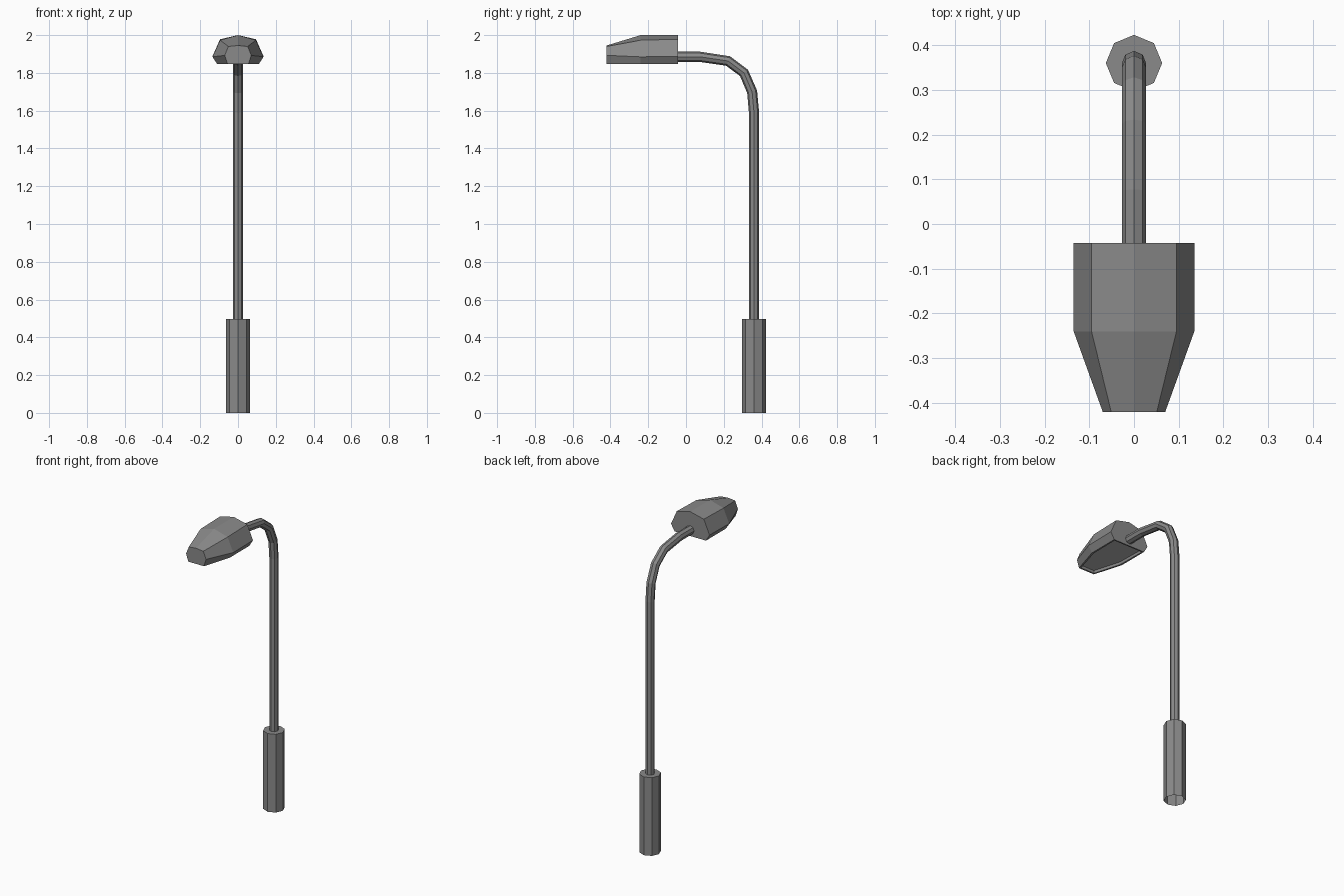
import bpy
import bmesh
from math import sin, cos, pi
from mathutils import Vector

cube = bpy.data.objects.get("Cube")
if cube:
    bpy.data.objects.remove(cube, do_unlink=True)


def material(name, rgb):
    m = bpy.data.materials.new(name)
    m.use_nodes = True
    m.diffuse_color = (*rgb, 1)
    m.node_tree.nodes["Principled BSDF"].inputs["Base Color"].default_value = (*rgb, 1)
    return m


grey = material("grey metal", (0.255, 0.255, 0.255))
pale = material("pale lamp glass", (0.45, 0.45, 0.45))
POLE_Y = 0.36


def finish(name, bm, *materials):
    mesh = bpy.data.meshes.new(name)
    bm.to_mesh(mesh)
    bm.free()
    for m in materials:
        mesh.materials.append(m)
    obj = bpy.data.objects.new(name, mesh)
    bpy.context.collection.objects.link(obj)
    return obj


def loft(bm, rings):
    """Skin a list of closed rings of points and return their vertices."""
    loops = [[bm.verts.new(p) for p in ring] for ring in rings]
    for a, b in zip(loops, loops[1:]):
        n = len(a)
        for i in range(n):
            j = (i + 1) % n
            bm.faces.new((a[i], a[j], b[j], b[i]))
    return loops


def octagon(centre, tangent, radius):
    side = Vector((1, 0, 0))
    up = tangent.cross(side)
    return [centre + radius * (side * cos(i * pi / 4) + up * sin(i * pi / 4))
            for i in range(8)]


# Base sleeve: closed on top, open underneath
bm = bmesh.new()
UP = Vector((0, 0, 1))
loops = loft(bm, [octagon(Vector((0, POLE_Y, z)), UP, 0.063) for z in (0, 0.496)])
bm.faces.new(loops[-1])
finish("base_sleeve", bm, grey)

# Pole: straight shaft bending forward into the arm
path = [Vector((0, y, z)) for y, z in (
    (POLE_Y, 0.49), (POLE_Y, 1.59), (0.35, 1.70), (0.307, 1.80),
    (0.223, 1.863), (0.075, 1.885), (-0.05, 1.885))]
rings = []
for i, p in enumerate(path):
    before = (p - path[i - 1]).normalized() if i else UP
    after = (path[i + 1] - p).normalized() if i < len(path) - 1 else before
    rings.append(octagon(p, (before + after).normalized(), 0.027))
bm = bmesh.new()
loft(bm, rings)
finish("pole", bm, grey)


# Lamp head: faceted housing tapering towards the front
def section(y, corners, ridge):
    right = [Vector((x, y, z)) for x, z in corners]
    left = [Vector((-p.x, y, p.z)) for p in reversed(right)]
    return right + [Vector((0, y, ridge))] + left


BOTTOM = 1.846
back = ((0.11, BOTTOM), (0.135, 1.888), (0.095, 1.978))
middle = ((0.11, BOTTOM), (0.135, 1.885), (0.095, 1.973))
front = ((0.055, BOTTOM), (0.07, 1.893), (0.051, 1.94))
bm = bmesh.new()
loops = loft(bm, [section(-0.043, back, 2.0),
                  section(-0.24, middle, 2.0),
                  section(-0.42, front, 1.945)])
bm.faces.new(loops[0])
bm.faces.new(loops[-1])
# Swap the flat strips underneath for one glass panel, recessed inside a rim
flat = [f for f in bm.faces if all(v.co.z < BOTTOM + 0.001 for v in f.verts)]
panel = bmesh.ops.dissolve_faces(bm, faces=flat)["region"]
bmesh.ops.recalc_face_normals(bm, faces=bm.faces[:])
bmesh.ops.inset_region(bm, faces=panel, thickness=0.012)
bmesh.ops.inset_region(bm, faces=panel, thickness=0.004, depth=-0.015)
for f in panel:
    f.material_index = 1
finish("lamp_head", bm, grey, pale)
